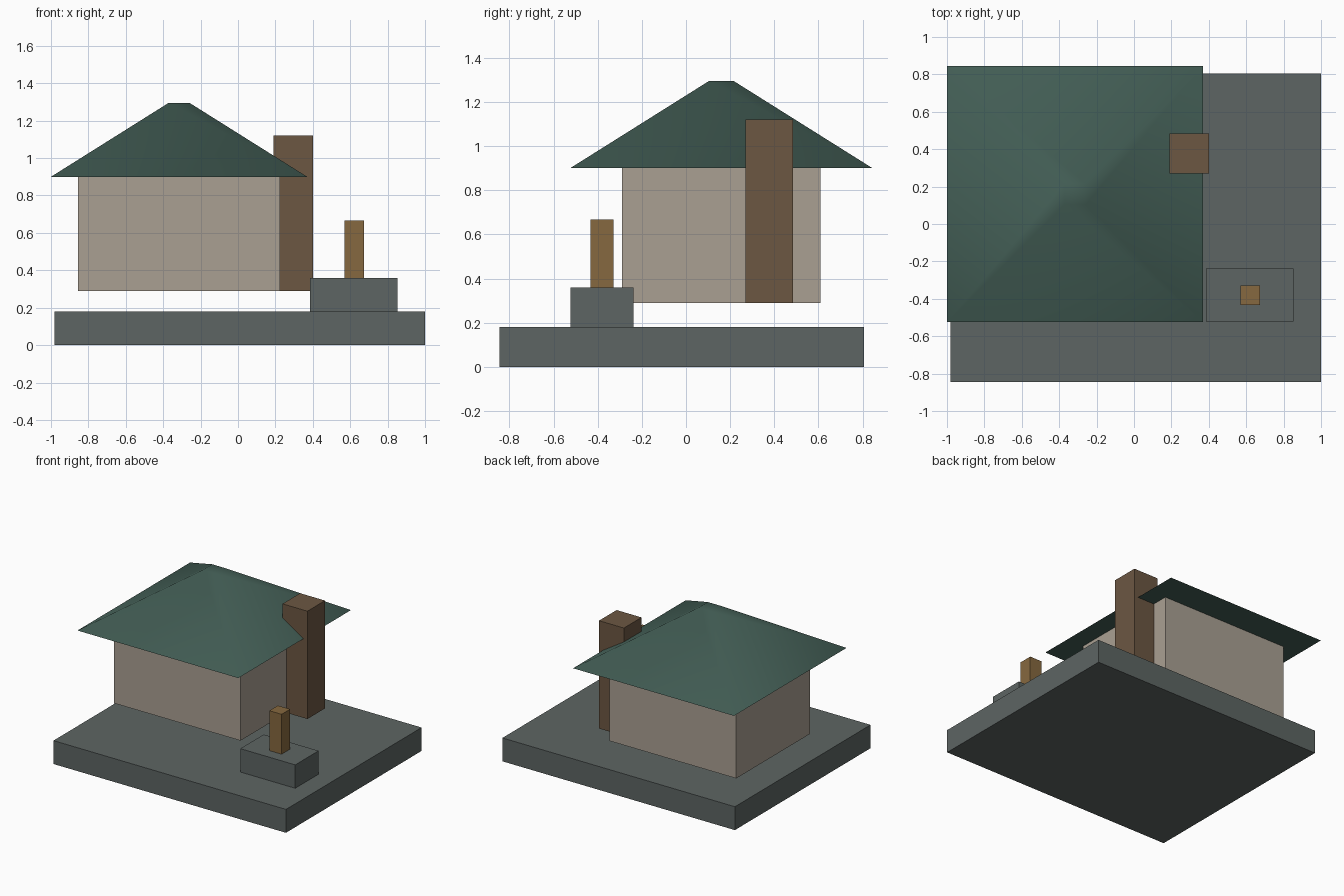
import bpy
import math

if "Cube" in bpy.data.objects:
    bpy.data.objects.remove(bpy.data.objects["Cube"])


def material(name, rgb):
    mat = bpy.data.materials.new(name)
    mat.diffuse_color = (*rgb, 1.0)
    mat.use_nodes = True
    mat.node_tree.nodes["Principled BSDF"].inputs["Base Color"].default_value = mat.diffuse_color
    return mat


def box(name, x, y, z, mat):
    """Axis-aligned block from (min, max) ranges."""
    ranges = (x, y, z)
    bpy.ops.mesh.primitive_cube_add(size=1, location=[(a + b) / 2 for a, b in ranges])
    obj = bpy.context.object
    obj.name = name
    obj.scale = [b - a for a, b in ranges]
    bpy.ops.object.transform_apply(location=False, rotation=False, scale=True)
    obj.data.materials.append(mat)
    return obj


stone = material("stone", (0.11, 0.13, 0.125))
plaster = material("plaster", (0.40, 0.35, 0.29))
roof_green = material("roof_green", (0.055, 0.11, 0.09))
brick = material("brick", (0.15, 0.095, 0.055))
wood = material("wood", (0.24, 0.14, 0.05))

# Ground slab
box("base_slab", (-0.98, 1.0), (-0.845, 0.805), (0.0, 0.18), stone)

# House walls, raised slightly above the slab
box("house_walls", (-0.855, 0.225), (-0.29, 0.61), (0.29, 0.90), plaster)

# Chimney on the right wall, passing through the eave
box("chimney", (0.19, 0.402), (0.27, 0.484), (0.29, 1.12), brick)

# Stone block with wooden post
box("post_block", (0.385, 0.853), (-0.522, -0.238), (0.18, 0.36), stone)
box("wooden_post", (0.569, 0.674), (-0.432, -0.328), (0.36, 0.667), wood)

# Hipped roof: truncated four-sided cone with softened hips
roof_z = (0.90, 1.295)
bpy.ops.mesh.primitive_cone_add(
    vertices=4,
    radius1=0.685 * math.sqrt(2),
    radius2=0.056 * math.sqrt(2),
    depth=roof_z[1] - roof_z[0],
    location=(-0.315, 0.16, sum(roof_z) / 2),
    rotation=(0, 0, math.radians(45)),
)
roof = bpy.context.object
roof.name = "roof"
bpy.ops.object.transform_apply(location=False, rotation=True, scale=False)
roof.data.materials.append(roof_green)
bpy.ops.object.shade_smooth_by_angle(angle=math.radians(60))
